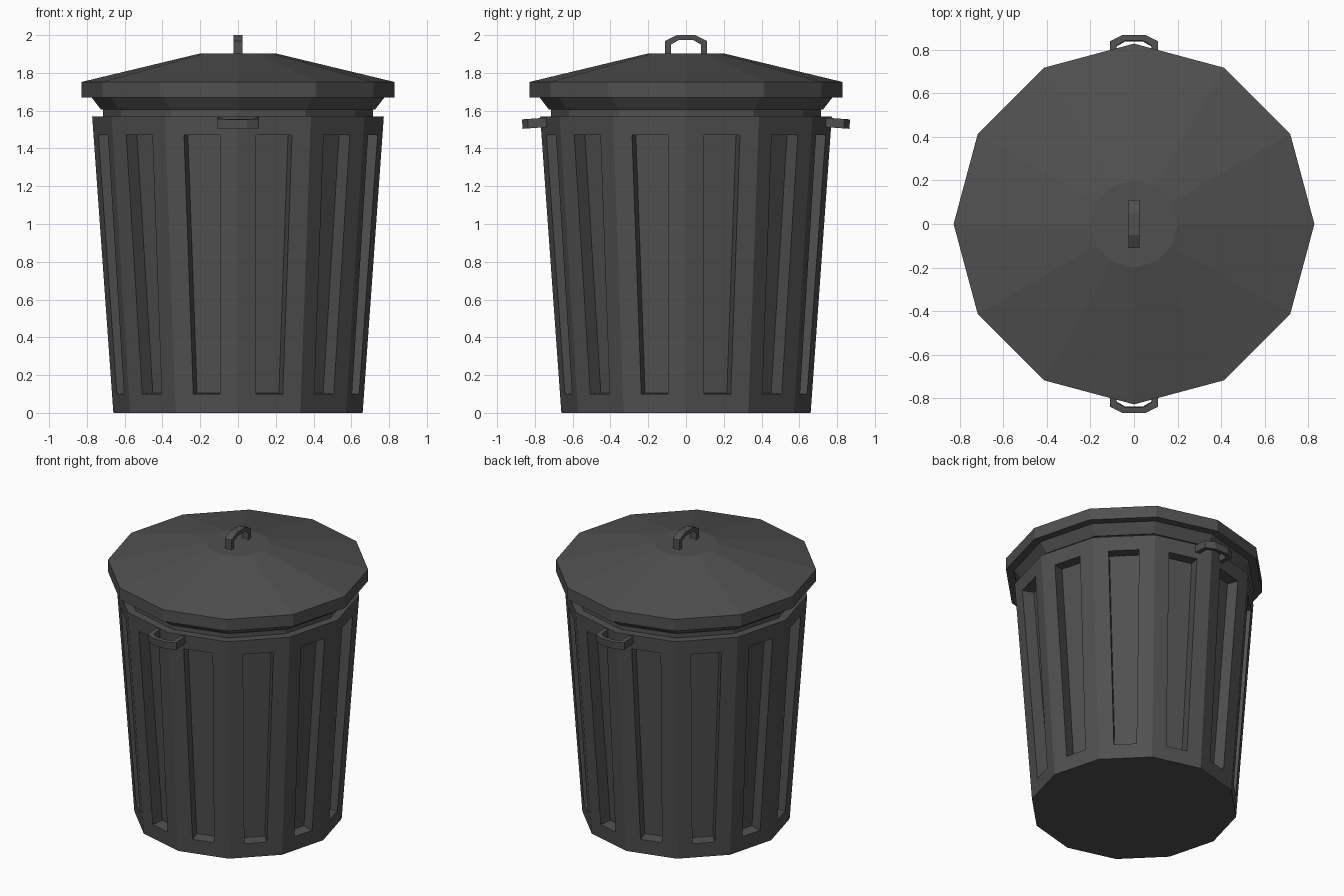
import bpy, bmesh
from math import cos, sin, pi, atan2
from mathutils import Matrix

if "Cube" in bpy.data.objects:
    bpy.data.objects.remove(bpy.data.objects["Cube"])

SIDES = 12
DARK = bpy.data.materials.new("dark_grey")
DARK.diffuse_color = (0.08, 0.08, 0.08, 1)
DARK.use_nodes = True
DARK.node_tree.nodes["Principled BSDF"].inputs["Base Color"].default_value = DARK.diffuse_color


def make_object(name, bm):
    bmesh.ops.recalc_face_normals(bm, faces=bm.faces)
    mesh = bpy.data.meshes.new(name)
    bm.to_mesh(mesh)
    bm.free()
    mesh.materials.append(DARK)
    obj = bpy.data.objects.new(name, mesh)
    bpy.context.collection.objects.link(obj)
    return obj


def lathe(profile):
    """Twelve-sided solid from (radius, z) points, capped at both ends."""
    bm = bmesh.new()
    rings = [[bm.verts.new((r * cos(2 * pi * i / SIDES), r * sin(2 * pi * i / SIDES), z))
              for i in range(SIDES)] for r, z in profile]
    bands = []
    for a, b in zip(rings, rings[1:]):
        bands.append([bm.faces.new((a[i], a[(i + 1) % SIDES], b[(i + 1) % SIDES], b[i]))
                      for i in range(SIDES)])
    bm.faces.new(rings[0][::-1])
    bm.faces.new(rings[-1])
    bm.normal_update()
    return bm, bands


def handle(name, matrix, leg):
    """Bevelled arch in the YZ plane, extruded along X."""
    outer = [(-0.11, -leg), (-0.11, 0.07), (-0.05, 0.10), (0.05, 0.10), (0.11, 0.07), (0.11, -leg)]
    inner = [(-0.08, -leg), (-0.08, 0.05), (-0.04, 0.073), (0.04, 0.073), (0.08, 0.05), (0.08, -leg)]
    bm = bmesh.new()
    o = [bm.verts.new((-0.025, y, z)) for y, z in outer]
    n = [bm.verts.new((-0.025, y, z)) for y, z in inner]
    faces = [bm.faces.new((o[i], o[i + 1], n[i + 1], n[i])) for i in range(5)]
    ext = bmesh.ops.extrude_face_region(bm, geom=faces, use_keep_orig=True)
    new = [g for g in ext["geom"] if isinstance(g, bmesh.types.BMVert)]
    bmesh.ops.translate(bm, verts=new, vec=(0.05, 0, 0))
    bm.transform(matrix)
    return make_object(name, bm)


# Tapered body with a stepped neck and a recessed panel in every side
bm, bands = lathe([(0.66, 0), (0.772, 1.57), (0.715, 1.57), (0.715, 1.64)])
panels = bands[0]
bmesh.ops.inset_individual(bm, faces=panels, thickness=0.1, use_even_offset=True)
bmesh.ops.inset_individual(bm, faces=panels, thickness=0, depth=-0.08)
make_object("bin_body", bm)

# Lid with flared skirt, outer band and shallow cone
bm, _ = lathe([(0.725, 1.605), (0.775, 1.67), (0.828, 1.67), (0.828, 1.752), (0.2, 1.903)])
make_object("lid", bm)

# Handle on the lid
handle("lid_handle", Matrix.Translation((0, 0, 1.90)), 0.0)

# Carrying handles at front and back, square to the sloping wall
tilt = atan2(0.112, 1.57)
for name, turn in (("front_handle", 0), ("back_handle", pi)):
    m = (Matrix.Rotation(turn, 4, 'Z')
         @ Matrix.Translation((0, -0.767, 1.536))
         @ Matrix.Rotation(pi / 2 + tilt, 4, 'X')
         @ Matrix.Rotation(pi / 2, 4, 'Z'))
    handle(name, m, 0.035)
